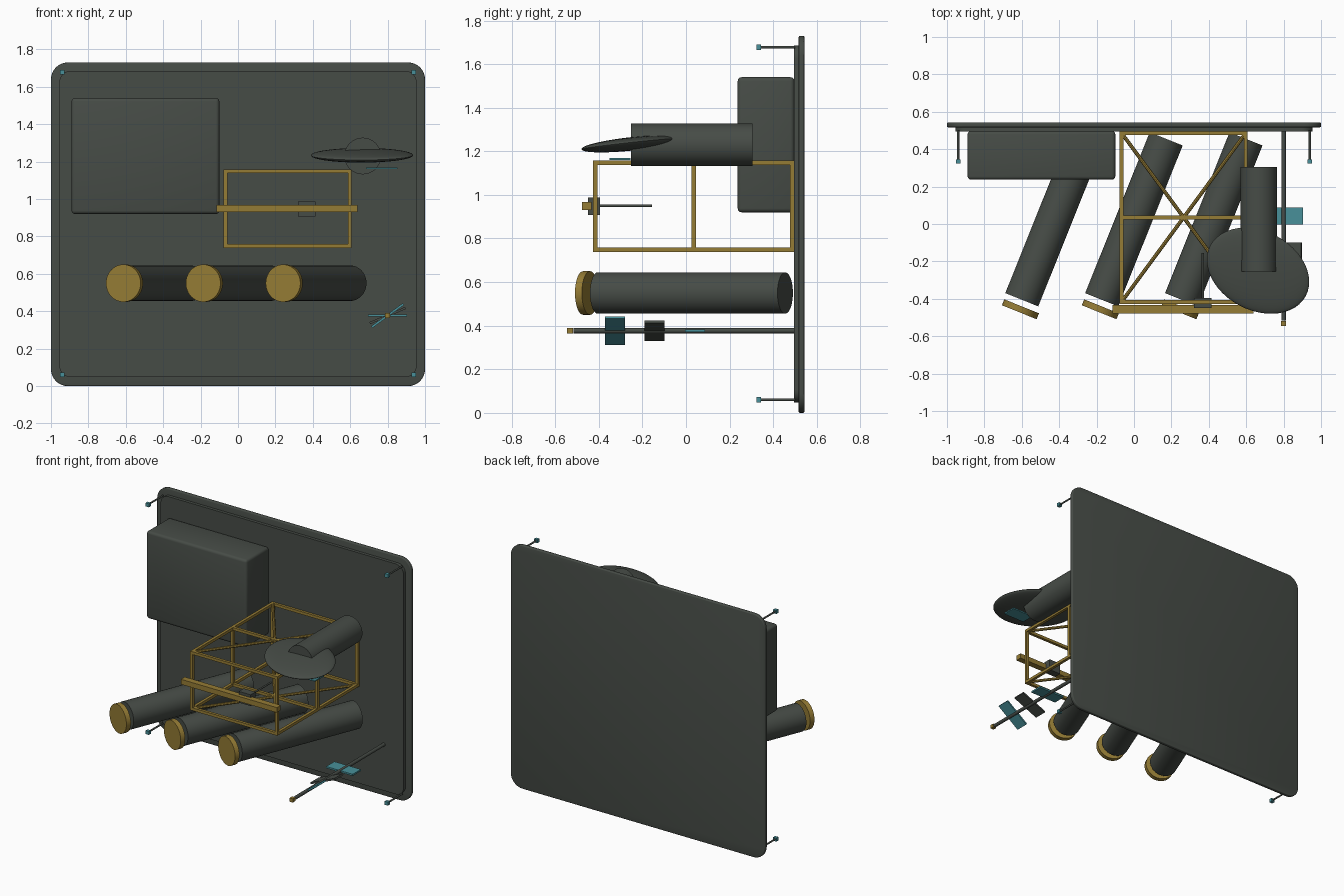
import bpy, bmesh, math
from mathutils import Vector, Matrix

if "Cube" in bpy.data.objects:
    bpy.data.objects.remove(bpy.data.objects["Cube"])


def mat(name, rgb):
    m = bpy.data.materials.new(name)
    m.diffuse_color = (*rgb, 1)
    m.use_nodes = True
    m.node_tree.nodes["Principled BSDF"].inputs["Base Color"].default_value = m.diffuse_color
    return m


DARK = mat("dark grey green", (0.062, 0.072, 0.062))
GOLD = mat("dull gold", (0.30, 0.20, 0.035))
TEAL = mat("teal", (0.065, 0.28, 0.32))


def finish(name, bm, material, smooth=False):
    bmesh.ops.recalc_face_normals(bm, faces=bm.faces)
    me = bpy.data.meshes.new(name)
    bm.to_mesh(me)
    bm.free()
    me.materials.append(material)
    ob = bpy.data.objects.new(name, me)
    bpy.context.collection.objects.link(ob)
    if smooth:
        bpy.ops.object.select_all(action='DESELECT')
        ob.select_set(True)
        bpy.context.view_layer.objects.active = ob
        bpy.ops.object.shade_smooth_by_angle(angle=math.radians(35))
    return ob


def add_box(bm, lo, hi, rot=None):
    lo, hi = Vector(lo), Vector(hi)
    m = Matrix.Translation((lo + hi) / 2) @ (rot or Matrix()) @ Matrix.Diagonal((*(hi - lo), 1))
    bmesh.ops.create_cube(bm, size=1, matrix=m)


def box(name, lo, hi, material, bevel=0, corner=0, rot=None):
    """Box; corner rounds the edges along y, bevel rounds all the rest."""
    bm = bmesh.new()
    add_box(bm, lo, hi, rot)
    if corner:
        es = [e for e in bm.edges if abs((e.verts[0].co - e.verts[1].co).normalized().y) > 0.9]
        bmesh.ops.bevel(bm, geom=es, offset=corner, segments=8, profile=0.5, affect='EDGES')
    if bevel:
        es = [e for e in bm.edges if e.calc_face_angle(0) > 1]
        bmesh.ops.bevel(bm, geom=es, offset=bevel, segments=3, profile=0.5, affect='EDGES')
    return finish(name, bm, material, bool(bevel or corner))


def add_tube(bm, a, b, r, seg):
    a, b = Vector(a), Vector(b)
    d = b - a
    m = Matrix.Translation((a + b) / 2) @ d.to_track_quat('Z', 'Y').to_matrix().to_4x4()
    bmesh.ops.create_cone(bm, cap_ends=True, segments=seg, radius1=r, radius2=r,
                          depth=d.length, matrix=m)


def tube(name, a, b, r, material, seg=48):
    bm = bmesh.new()
    add_tube(bm, a, b, r, seg)
    return finish(name, bm, material, True)


# Back plate and raised inner panel
box("back_plate", (-1, 0.517, 0), (1, 0.543, 1.73), DARK, bevel=0.006, corner=0.09)
box("inner_panel", (-0.955, 0.495, 0.048), (0.955, 0.518, 1.685), DARK, corner=0.06)

# Equipment box
box("equipment_box", (-0.89, 0.237, 0.92), (-0.10, 0.497, 1.54), DARK, bevel=0.018)

# Corner posts with teal tips
for sx in (-1, 1):
    for z in (0.06, 1.678):
        x = sx * 0.94
        tube("corner_post", (x, 0.34, z), (x, 0.50, z), 0.006, DARK, 12)
        box("corner_post_tip", (x - .0125, .323, z - .0125), (x + .0125, .345, z + .0125), TEAL)

# Three slanted canisters with gold lids
ang = math.radians(22)
axis = Vector((math.sin(ang), math.cos(ang), 0))
for i in range(3):
    dx = (i - 1) * 0.427
    tube("canister", (-0.173 + dx, -0.405, 0.55), (0.172 + dx, 0.455, 0.55), 0.095, DARK)
    c = Vector((-0.180 + dx, -0.456, 0.55))
    tube("canister_lid", c - axis * 0.017, c + axis * 0.017, 0.1, GOLD)

# Open truss frame
bm = bmesh.new()
X, Y, Z = (-0.067, 0.598), (-0.417, 0.035, 0.487), (0.749, 1.148)
t = 0.010
for x in X:
    for y in Y:
        add_box(bm, (x - t, y - t, Z[0] - t), (x + t, y + t, Z[1] + t))
    for z in Z:
        add_box(bm, (x - t, Y[0] - t, z - t), (x + t, Y[2] + t, z + t))
for z in Z:
    for y in Y:
        add_box(bm, (X[0] - t, y - t, z - t), (X[1] + t, y + t, z + t))
    add_tube(bm, (X[0], Y[0], z), (X[1], Y[2], z), 0.010, 8)
    add_tube(bm, (X[1], Y[0], z), (X[0], Y[2], z), 0.010, 8)
finish("truss_frame", bm, GOLD)

# Cross beam with sensor box and thin rod
box("cross_beam", (-0.115, -0.478, 0.931), (0.64, -0.434, 0.967), GOLD)
box("sensor_box", (0.322, -0.450, 0.907), (0.415, -0.395, 0.987), DARK)
tube("sensor_rod", (0.368, -0.40, 0.95), (0.368, -0.155, 0.95), 0.006, DARK, 12)

# Horizontal drum and tilted dish
tube("drum", (0.667, -0.253, 1.23), (0.667, 0.305, 1.23), 0.098, DARK)
bm = bmesh.new()
m = (Matrix.Translation((0.663, -0.25, 1.234))
     @ Matrix.Rotation(math.radians(6.5), 4, 'X') @ Matrix.Rotation(math.radians(-1.5), 4, 'Y')
     @ Matrix.Rotation(math.radians(-28), 4, 'Z') @ Matrix.Diagonal((0.289, 0.212, 0.030, 1)))
bmesh.ops.create_uvsphere(bm, u_segments=48, v_segments=24, radius=1, matrix=m)
finish("dish", bm, DARK, True)
box("dish_underplate", (0.685, -0.352, 1.160), (0.853, -0.255, 1.169), TEAL)

# Long probe with twisted vanes
PX, PZ = 0.80, 0.377
tube("probe_rod", (PX, -0.515, PZ), (PX, 0.497, PZ), 0.012, DARK, 24)
box("probe_tip", (PX - .013, -.545, PZ - .013), (PX + .013, -.518, PZ + .013), GOLD)
for y, deg, material in ((0.042, 0, TEAL), (-0.145, 23, DARK), (-0.325, 36, TEAL)):
    box("probe_vane", (PX - .104, y - .046, PZ - .006), (PX + .104, y + .046, PZ + .006),
        material, rot=Matrix.Rotation(math.radians(-deg), 4, 'Y'))
